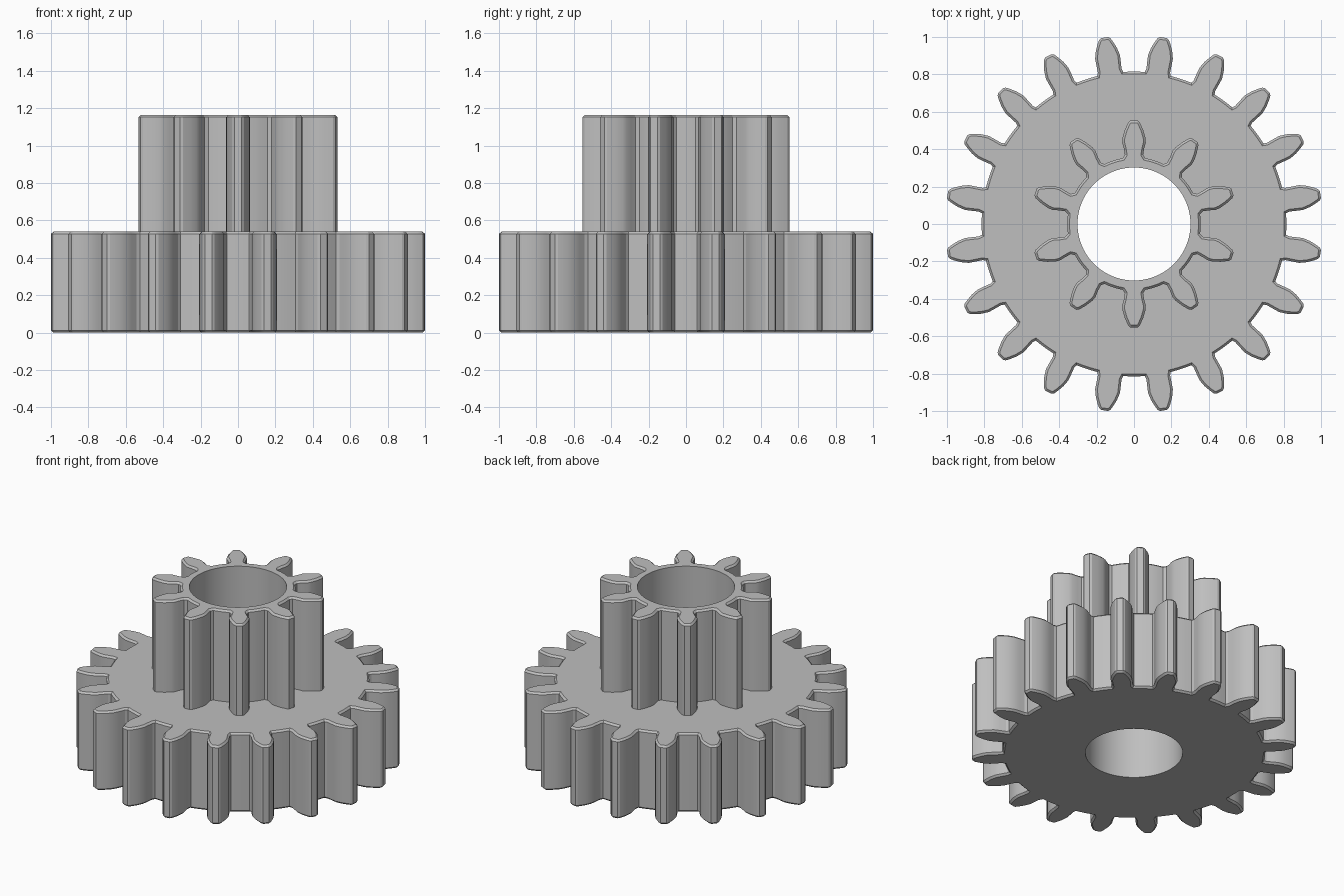
import bpy, bmesh, math
from mathutils import Vector

cube = bpy.data.objects.get("Cube")
if cube:
    bpy.data.objects.remove(cube, do_unlink=True)

CHAMFER = 0.012
BORE_R, BORE_SIDES = 0.302, 80
Z_STEP, Z_TOP = 0.54, 1.165

# Half tooth profiles (half width, distance from axis), root to tip
LARGE_TOOTH = [(0.070, 0.812), (0.064, 0.830), (0.066, 0.870), (0.067, 0.905),
               (0.057, 0.945), (0.042, 0.980), (0.031, 1.000), (0.019, 1.009)]
SMALL_TOOTH = [(0.060, 0.352), (0.049, 0.370), (0.054, 0.402), (0.063, 0.437),
               (0.061, 0.462), (0.049, 0.503), (0.031, 0.543), (0.019, 0.553)]


def gear_outline(tooth, count, offset):
    """Counter-clockwise closed outline; offset turns the first tooth from +y."""
    h, r = tooth[0]
    root_r, half = math.hypot(h, r), math.atan2(h, r)
    step = 2 * math.pi / count
    one = [Vector((w, d)) for w, d in tooth] + [Vector((-w, d)) for w, d in reversed(tooth)]
    for t in (1 / 3, 2 / 3):                      # arc of the root up to the next tooth
        a = half + (step - 2 * half) * t
        one.append(Vector((-math.sin(a), math.cos(a))) * root_r)
    points = []
    for i in range(count):
        a = offset + i * step
        c, s = math.cos(a), math.sin(a)
        points += [Vector((p.x * c - p.y * s, p.x * s + p.y * c)) for p in one]
    return points


def inset(points, amount):
    """Move each point inward along the mitred corner."""
    result = []
    for i, p in enumerate(points):
        a = (p - points[i - 1]).normalized()
        b = (points[(i + 1) % len(points)] - p).normalized()
        na, nb = Vector((-a.y, a.x)), Vector((-b.y, b.x))
        result.append(p + (na + nb) * (amount / (1 + na.dot(nb))))
    return result


bm = bmesh.new()


def ring(points, z):
    verts = [bm.verts.new((p.x, p.y, z)) for p in points]
    edges = [bm.edges.new((verts[i - 1], verts[i])) for i in range(len(verts))]
    return verts, edges


def wall(low, high):
    a, b = low[0], high[0]
    for i in range(len(a)):
        bm.faces.new((a[i - 1], a[i], b[i], b[i - 1]))


def cap(outer, inner, up):
    bmesh.ops.triangle_fill(bm, use_beauty=True, use_dissolve=False,
                            edges=outer[1] + inner[1], normal=(0, 0, up))


large = gear_outline(LARGE_TOOTH, 20, math.radians(9))
small = gear_outline(SMALL_TOOTH, 10, 0)
bore = [Vector((math.cos(2 * math.pi * i / BORE_SIDES),
                math.sin(2 * math.pi * i / BORE_SIDES))) * BORE_R for i in range(BORE_SIDES)]

# Large gear wall with chamfered rims
large_rings = [ring(inset(large, CHAMFER), 0), ring(large, CHAMFER),
               ring(large, Z_STEP - CHAMFER), ring(inset(large, CHAMFER), Z_STEP)]
# Small gear wall with a chamfered top rim
small_rings = [ring(small, Z_STEP), ring(small, Z_TOP - CHAMFER),
               ring(inset(small, CHAMFER), Z_TOP)]
# Through bore
bore_rings = [ring(bore, 0), ring(bore, Z_TOP)]
for rings in (large_rings, small_rings, bore_rings):
    for low, high in zip(rings, rings[1:]):
        wall(low, high)

# Underside, step and top faces
cap(large_rings[0], bore_rings[0], -1)
cap(large_rings[3], small_rings[0], 1)
cap(small_rings[2], bore_rings[1], 1)
bmesh.ops.recalc_face_normals(bm, faces=bm.faces[:])

mesh = bpy.data.meshes.new("stepped_gear")
bm.to_mesh(mesh)
bm.free()
gear = bpy.data.objects.new("stepped_gear", mesh)
bpy.context.collection.objects.link(gear)

# Plain grey material
grey = bpy.data.materials.new("plain_grey")
grey.use_nodes = True
colour = (0.52, 0.52, 0.52, 1)
grey.diffuse_color = colour
grey.node_tree.nodes["Principled BSDF"].inputs["Base Color"].default_value = colour
mesh.materials.append(grey)

# Smooth flanks and bore, sharp rims
bpy.ops.object.select_all(action='DESELECT')
gear.select_set(True)
bpy.context.view_layer.objects.active = gear
bpy.ops.object.shade_smooth_by_angle(angle=math.radians(20))
